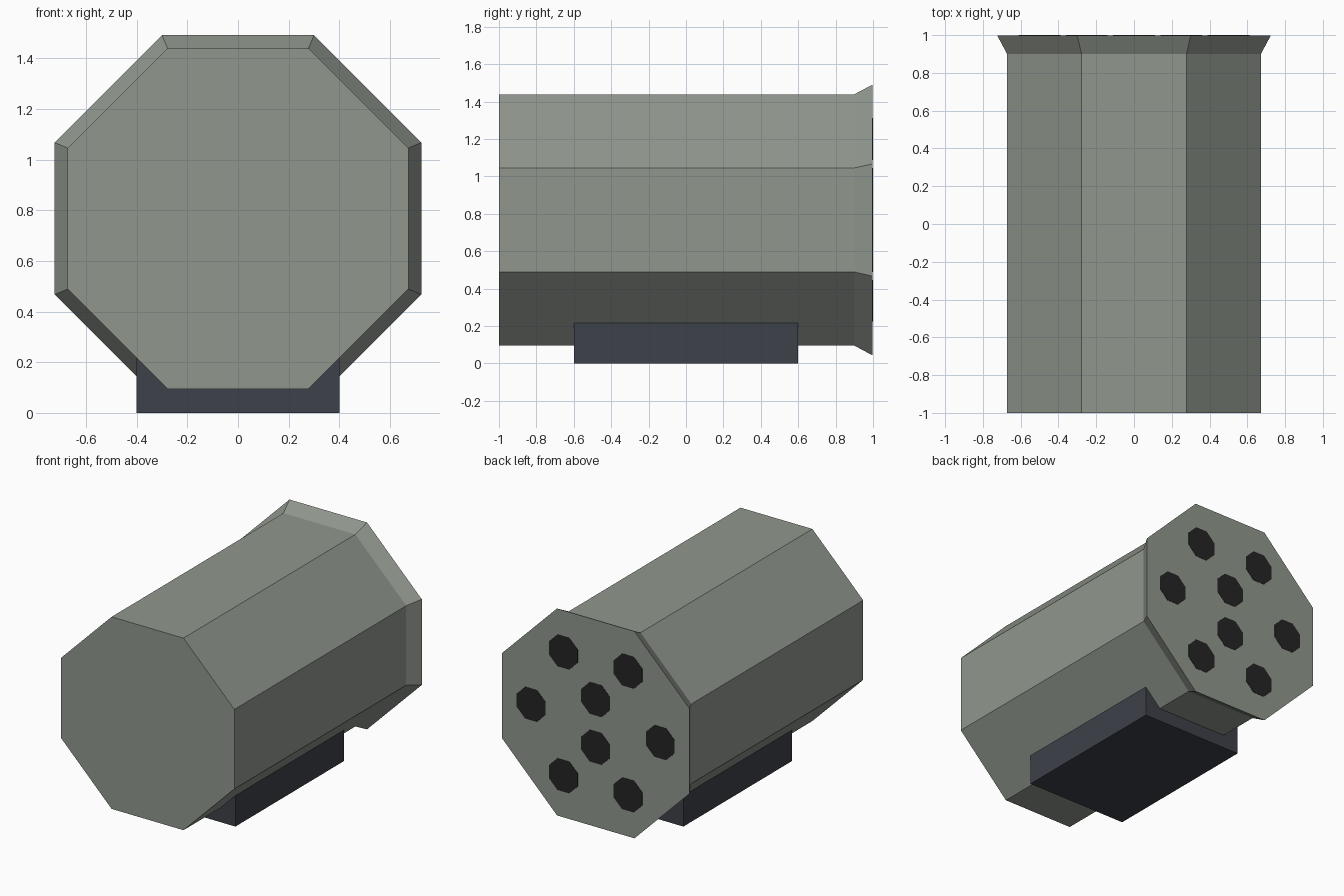
import bpy, bmesh, math

cube = bpy.data.objects.get("Cube")
if cube:
    bpy.data.objects.remove(cube, do_unlink=True)

AXIS_Z = 0.767   # height of the pod's long axis
BACK_Y = 0.998   # back plate, just behind the tube openings


def material(name, rgb):
    mat = bpy.data.materials.new(name)
    mat.use_nodes = True
    mat.diffuse_color = (*rgb, 1)
    bsdf = next(n for n in mat.node_tree.nodes if n.type == 'BSDF_PRINCIPLED')
    bsdf.inputs["Base Color"].default_value = (*rgb, 1)
    bsdf.inputs["Roughness"].default_value = 0.8
    return mat


def add_object(name, bm, mat):
    bmesh.ops.recalc_face_normals(bm, faces=bm.faces)
    mesh = bpy.data.meshes.new(name)
    bm.to_mesh(mesh)
    bm.free()
    mesh.materials.append(mat)
    obj = bpy.data.objects.new(name, mesh)
    bpy.context.collection.objects.link(obj)
    return obj


def octagon_loft(name, sections, mat, x=0, z=AXIS_Z):
    """Capped octagonal solid along y; sections are (y, apothem)."""
    bm = bmesh.new()
    rings = []
    for y, apothem in sections:
        radius = apothem / math.cos(math.pi / 8)
        angles = [(i + 0.5) * math.pi / 4 for i in range(8)]
        rings.append([bm.verts.new((x + radius * math.cos(a), y,
                                    z + radius * math.sin(a))) for a in angles])
    for a, b in zip(rings, rings[1:]):
        for i in range(8):
            j = (i + 1) % 8
            bm.faces.new((a[i], a[j], b[j], b[i]))
    bm.faces.new(rings[0])
    bm.faces.new(rings[-1])
    return add_object(name, bm, mat)


green = material("grey green", (0.28, 0.31, 0.27))
slate = material("dark slate", (0.047, 0.053, 0.067))
black = material("black", (0.018, 0.018, 0.018))

# Pod body with its flared rear rim
octagon_loft("pod_body", [(-1, 0.672), (0.9, 0.672), (BACK_Y, 0.724)], green)

# Mounting block under the pod
bm = bmesh.new()
bmesh.ops.create_cube(bm, size=1)
bmesh.ops.scale(bm, vec=(0.8, 1.2, 0.24), verts=bm.verts)
bmesh.ops.translate(bm, vec=(0, 0, 0.12), verts=bm.verts)
add_object("mounting_block", bm, slate)

# Tube openings: a ring of six and a central pair
spots = [(0.5 * math.cos(i * math.pi / 3), 0.5 * math.sin(i * math.pi / 3))
         for i in range(6)]
spots += [(0, 0.167), (0, -0.167)]
for n, (x, dz) in enumerate(spots, 1):
    octagon_loft(f"tube_opening_{n}", [(BACK_Y - 0.003, 0.111), (1, 0.111)],
                 black, x, AXIS_Z + dz)
